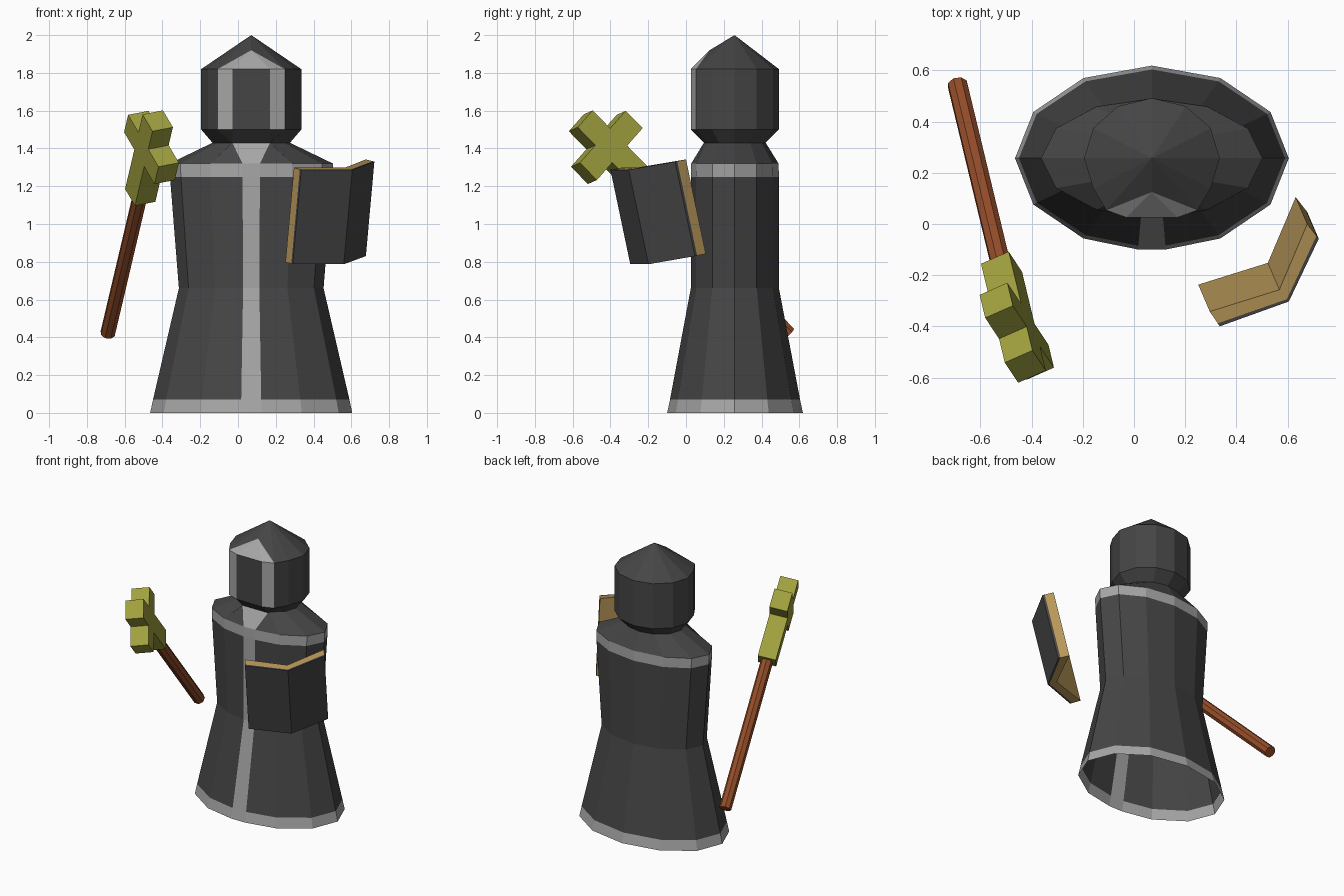
import bpy, bmesh, math
from mathutils import Vector, Matrix

if "Cube" in bpy.data.objects:
    bpy.data.objects.remove(bpy.data.objects["Cube"])


def material(name, rgb):
    m = bpy.data.materials.new(name)
    m.diffuse_color = (*rgb, 1)
    m.use_nodes = True
    m.node_tree.nodes["Principled BSDF"].inputs["Base Color"].default_value = m.diffuse_color
    return m


DARK = material("dark cloth", (0.06, 0.06, 0.06))
TRIM = material("grey trim", (0.38, 0.38, 0.38))
WOOD = material("brown wood", (0.30, 0.075, 0.022))
GOLD = material("dull gold", (0.36, 0.36, 0.05))
PAGE = material("tan paper", (0.48, 0.31, 0.10))


def finish(bm, name, mats, normals=True):
    if normals:
        bmesh.ops.recalc_face_normals(bm, faces=bm.faces)
    me = bpy.data.meshes.new(name)
    bm.to_mesh(me)
    bm.free()
    for m in mats:
        me.materials.append(m)
    ob = bpy.data.objects.new(name, me)
    bpy.context.collection.objects.link(ob)
    return ob


# Hooded robe: one open loft, with the front corner split into a stripe
CX, CY = 0.07, 0.257
# z, x radius, y radius, stripe half width, half width of next corner (or None)
LEVELS = [
    (0.00, 0.535, 0.362, 0.055, None),
    (0.07, 0.52, 0.347, 0.053, None),
    (0.66, 0.383, 0.235, 0.043, None),
    (1.25, 0.43, 0.235, 0.046, None),
    (1.32, 0.433, 0.233, 0.046, None),
    (1.43, 0.205, 0.165, 0.10, None),
    (1.50, 0.265, 0.235, 0.10, 0.178),
    (1.82, 0.265, 0.235, 0.10, 0.178),
]


def ring(bm, z, rx, ry, stripe, corner):
    half = [(stripe, -ry * 0.985)]
    for k in range(1, 6):
        a = math.radians(30 * k)
        x = corner if (corner and k == 1) else rx * math.sin(a)
        half.append((x, -ry * math.cos(a)))
    pts = half + [(0, ry)] + [(-x, y) for x, y in reversed(half)]
    return [bm.verts.new((CX + x, CY + y, z)) for x, y in pts]


bm = bmesh.new()
rings = [ring(bm, *lv) for lv in LEVELS]
N = len(rings[0])
FRONT = N - 1
for lv in range(len(rings) - 1):
    a, b = rings[lv], rings[lv + 1]
    for i in range(N):
        j = (i + 1) % N
        f = bm.faces.new((a[i], a[j], b[j], b[i]))
        hem = lv in (0, 3)
        stripe = i == FRONT and lv in (1, 2, 4)
        hood_edge = lv == 6 and i in (0, FRONT - 1)
        f.material_index = 1 if hem or stripe or hood_edge else 0

# Hood roof, with a raised trim gable over the face
top = rings[-1]
tip = bm.verts.new((CX, CY, 2.0))
peak = bm.verts.new((CX, 0.125, 1.92))
for i in range(N):
    j = (i + 1) % N
    gable = i in (0, FRONT - 1, FRONT)
    f = bm.faces.new((top[i], top[j], peak if gable else tip))
    f.material_index = int(gable)
bm.faces.new((top[1], tip, peak))
bm.faces.new((peak, tip, top[FRONT - 1]))
finish(bm, "hooded_robe", [DARK, TRIM])

# Staff shaft
tail = Vector((-0.69, 0.545, 0.42))
d = Vector((0.166, -0.69, 0.705)).normalized()
p = Vector((-0.4, 0.6, 0.69))
p = (p - d * p.dot(d)).normalized()
n = d.cross(p)
centre = tail + d * 1.398
frame = Matrix((p, n, d)).transposed().to_4x4()
LEN = 1.2
bm = bmesh.new()
bmesh.ops.create_cone(bm, cap_ends=True, segments=8, radius1=0.04, radius2=0.04, depth=LEN,
                      matrix=Matrix.Translation(tail + d * LEN / 2) @ frame)
finish(bm, "staff_shaft", [WOOD])

# Staff head: a cross outline extruded to a solid
W, T, ARM, LOW = 0.065, 0.06, 0.2, 0.36
outline = [(W, W), (ARM, W), (ARM, -W), (W, -W), (W, -LOW), (-W, -LOW),
           (-W, -W), (-ARM, -W), (-ARM, W), (-W, W), (-W, ARM), (W, ARM)]
bm = bmesh.new()
face = bm.faces.new([bm.verts.new((x, -T, z)) for x, z in outline])
ext = bmesh.ops.extrude_face_region(bm, geom=[face])
bmesh.ops.translate(bm, vec=(0, 2 * T, 0),
                    verts=[v for v in ext["geom"] if isinstance(v, bmesh.types.BMVert)])
bm.transform(Matrix.Translation(centre) @ frame)
finish(bm, "staff_head", [GOLD])

# Open book: cover and pages are slabs folded along the spine
OUTER = [Vector(v) for v in ((0.335, -0.40, 1.287), (0.605, -0.303, 1.287), (0.722, -0.058, 1.33))]
INWARD = [Vector(v) for v in ((-0.039, 0.058, 0.011), (-0.037, 0.046, 0.012), (-0.045, 0.058, 0.012))]
DOWN = Vector((-0.045, 0.105, -0.50))


def folded_slab(name, t0, t1, mat):
    bm = bmesh.new()
    loops = []
    for o, i in zip(OUTER, INWARD):
        q0, q1 = o + i * t0, o + i * t1
        loops.append([bm.verts.new(c) for c in (q0, q1, q1 + DOWN, q0 + DOWN)])
    for a, b in zip(loops, loops[1:]):
        for k in range(4):
            m = (k + 1) % 4
            bm.faces.new((a[k], a[m], b[m], b[k]))
    bm.faces.new(loops[0])
    bm.faces.new(loops[-1])
    finish(bm, name, [mat])


folded_slab("book_cover", 0.0, 0.2, DARK)
folded_slab("book_pages", 0.2, 1.0, PAGE)
